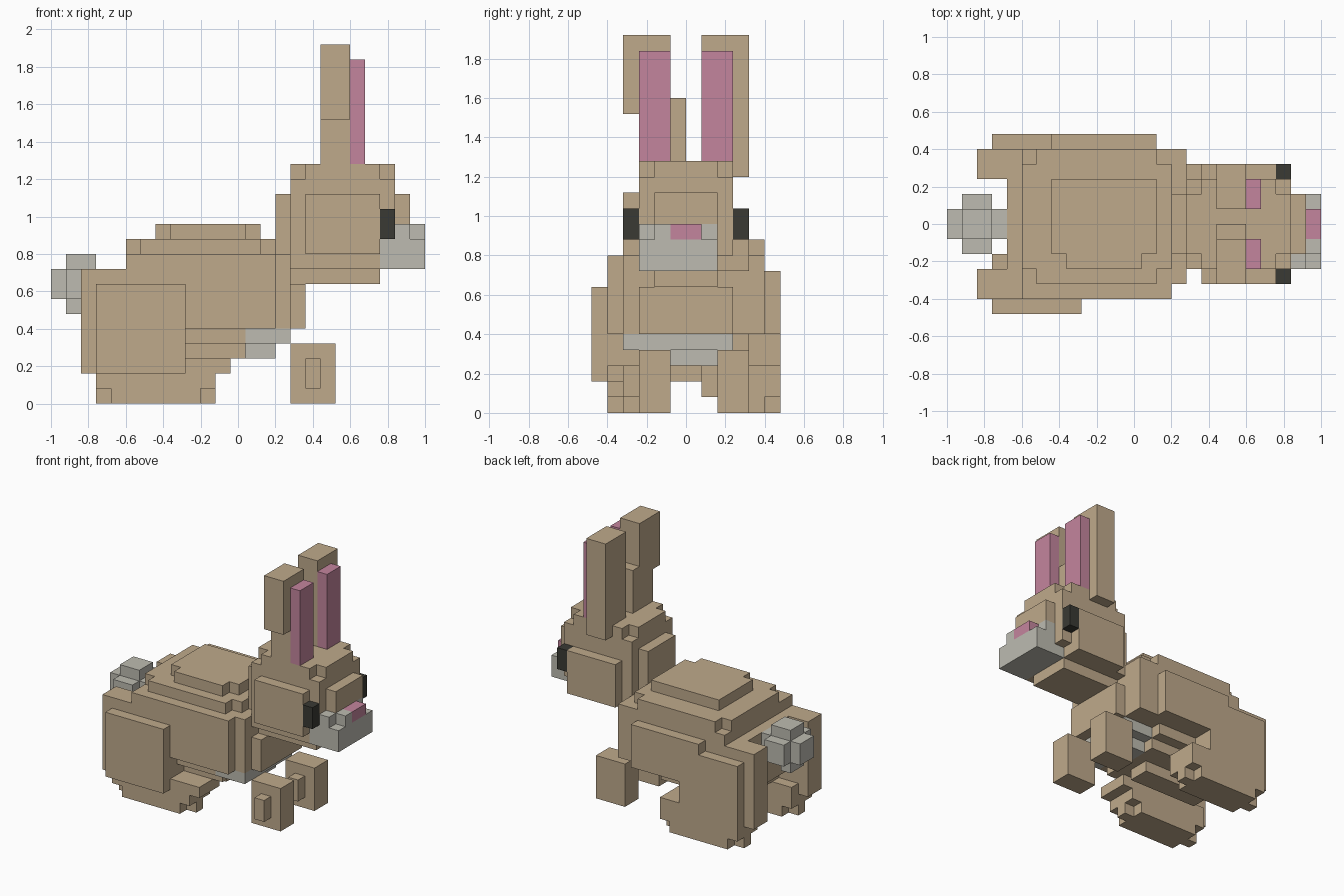
import bpy
import bmesh
from math import radians
from mathutils import Vector

CELL = 0.08

old = bpy.data.objects.get("Cube")
if old:
    bpy.data.objects.remove(old, do_unlink=True)


def material(name, red, green, blue):
    mat = bpy.data.materials.new(name)
    mat.use_nodes = True
    colour = (red, green, blue, 1)
    mat.diffuse_color = colour
    mat.node_tree.nodes["Principled BSDF"].inputs["Base Color"].default_value = colour
    return mat


tan = material("tan fur", .52, .40, .26)
pale = material("pale grey fur", .51, .50, .44)
pink = material("pink skin", .55, .235, .34)
dark = material("dark eye", .042, .042, .034)

# Cells already used, so that touching parts never overlap
taken = set()


def box(x, y, z):
    """All grid cells in a block, with x counted from the tail."""
    return {(i, j, k) for i in range(*x) for j in range(*y) for k in range(*z)}


def part(name, mat, *blocks):
    """Join blocks into one outer shell with clean flat faces."""
    cells = set().union(*blocks) - taken
    taken.update(cells)
    bm = bmesh.new()
    corners = {}

    def corner(p):
        key = tuple(p)
        if key not in corners:
            i, j, k = key
            corners[key] = bm.verts.new(((i - 12.5) * CELL, j * CELL, k * CELL))
        return corners[key]

    for cell in cells:
        for axis in range(3):
            for side in (0, 1):
                step = Vector((0, 0, 0))
                step[axis] = 1
                near = Vector(cell)
                beyond = near + step * (1 if side else -1)
                if tuple(int(c) for c in beyond) in cells:
                    continue
                u, v = Vector((0, 0, 0)), Vector((0, 0, 0))
                u[(axis + 1) % 3] = 1
                v[(axis + 2) % 3] = 1
                start = near + step * side
                ring = [start, start + u, start + u + v, start + v]
                if not side:
                    ring.reverse()
                bm.faces.new([corner(p) for p in ring])
    bmesh.ops.dissolve_limit(bm, angle_limit=radians(1), verts=bm.verts[:], edges=bm.edges[:])
    mesh = bpy.data.meshes.new(name)
    bm.to_mesh(mesh)
    bm.free()
    mesh.materials.append(mat)
    bpy.context.collection.objects.link(bpy.data.objects.new(name, mesh))


# Tail puff
part("tail", pale,
     box(x=(0, 4), y=(-1, 1), z=(7, 9)),
     box(x=(1, 3), y=(-2, 2), z=(7, 9)),
     box(x=(1, 3), y=(-1, 1), z=(7, 10)),
     box(x=(1, 2), y=(-1, 1), z=(6, 7)))

# Pale belly patch under the chest
part("belly_patch", pale,
     box(x=(13, 15), y=(-1, 2), z=(3, 4)),
     box(x=(13, 16), y=(-4, 3), z=(4, 5)))

# Stepped torso, from the belly up to the back
part("body", tan,
     box(x=(5, 12), y=(-1, 1), z=(2, 3)),
     box(x=(5, 13), y=(-3, 3), z=(3, 4)),
     box(x=(4, 13), y=(-4, 4), z=(4, 5)),
     box(x=(4, 15), y=(-5, 5), z=(5, 9)),
     box(x=(15, 16), y=(-4, 5), z=(5, 10)),
     box(x=(5, 15), y=(-5, 5), z=(9, 10)),
     box(x=(6, 14), y=(-4, 5), z=(10, 11)),
     box(x=(5, 15), y=(-3, 4), z=(10, 11)),
     box(x=(7, 14), y=(-2, 3), z=(11, 12)),
     box(x=(8, 13), y=(-3, 3), z=(11, 12)))

part("chest", tan,
     box(x=(16, 17), y=(-3, 3), z=(5, 8)),
     box(x=(16, 17), y=(-2, 2), z=(8, 10)))

# Hind legs, slightly different on each side
part("right_hind_leg", tan,
     box(x=(2, 9), y=(-5, -3), z=(2, 9)),
     box(x=(3, 9), y=(-6, -5), z=(2, 8)),
     box(x=(10, 12), y=(-5, -2), z=(2, 3)),
     box(x=(3, 11), y=(-5, -2), z=(1, 3)),
     box(x=(4, 10), y=(-5, -2), z=(0, 1)),
     box(x=(3, 11), y=(-4, -3), z=(0, 1)))

part("left_hind_leg", tan,
     box(x=(2, 9), y=(3, 5), z=(2, 9)),
     box(x=(3, 7), y=(5, 6), z=(3, 8)),
     box(x=(7, 14), y=(5, 6), z=(5, 9)),
     box(x=(7, 9), y=(5, 6), z=(3, 5)),
     box(x=(3, 11), y=(3, 6), z=(1, 3)),
     box(x=(4, 10), y=(3, 6), z=(0, 1)),
     box(x=(3, 11), y=(4, 5), z=(0, 1)))

# Front paws, each with a small knob
for name, y in (("right_front_paw", -3), ("left_front_paw", 2)):
    part(name, tan,
         box(x=(16, 19), y=(y, y + 2), z=(0, 4)),
         box(x=(17, 18), y=(y - 1, y), z=(1, 3)))

# Muzzle, nose and eyes
part("nose", pink, box(x=(24, 25), y=(-1, 1), z=(11, 12)))
part("muzzle", pale,
     box(x=(22, 25), y=(-3, 2), z=(9, 11)),
     box(x=(23, 24), y=(-3, 2), z=(11, 12)),
     box(x=(24, 25), y=(-2, -1), z=(11, 12)))
for name, y in (("right_eye", -4), ("left_eye", 3)):
    part(name, dark, box(x=(22, 23), y=(y, y + 1), z=(11, 13)))

# Head with cheeks and nose bridge
part("head", tan,
     box(x=(16, 23), y=(-3, 3), z=(10, 15)),
     box(x=(16, 22), y=(-3, 3), z=(9, 10)),
     box(x=(17, 22), y=(-2, 2), z=(8, 9)),
     box(x=(16, 23), y=(-2, 2), z=(15, 16)),
     box(x=(17, 22), y=(-3, 3), z=(15, 16)),
     box(x=(15, 16), y=(-2, 2), z=(10, 14)),
     box(x=(23, 24), y=(-2, 2), z=(12, 14)),
     box(x=(17, 22), y=(-4, -3), z=(10, 14)),
     box(x=(17, 22), y=(3, 4), z=(9, 13)))

# Ears, the right one kinked outward halfway up
part("right_ear", tan,
     box(x=(18, 20), y=(-3, 0), z=(16, 20)),
     box(x=(18, 20), y=(-4, -1), z=(19, 24)))
part("left_ear", tan, box(x=(18, 20), y=(1, 4), z=(15, 24)))
for name, y in (("right_inner_ear", -3), ("left_inner_ear", 1)):
    part(name, pink, box(x=(20, 21), y=(y, y + 2), z=(16, 23)))
